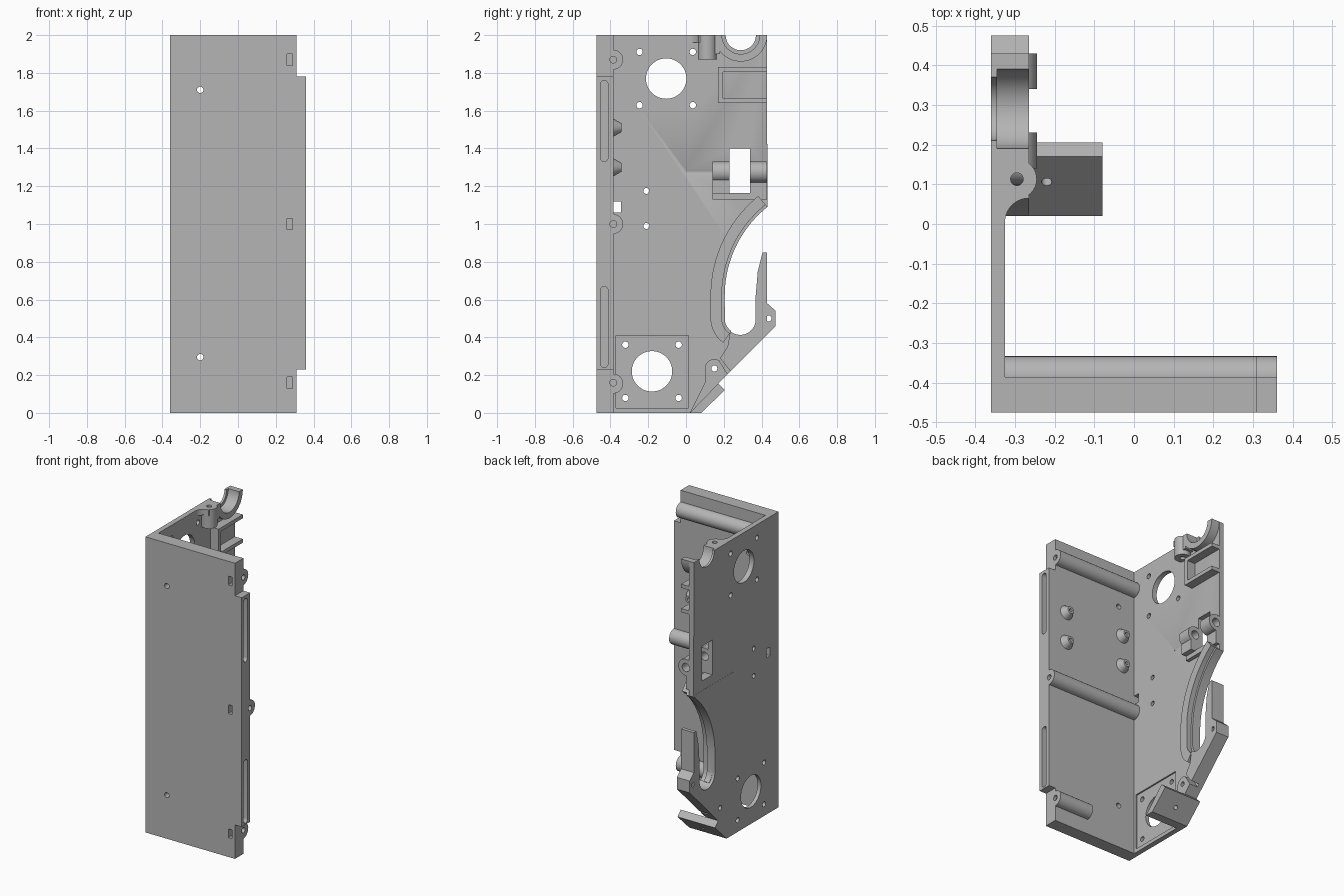
import bpy, bmesh, math
from mathutils import Vector, Matrix

old = bpy.data.objects.get("Cube")
if old:
    bpy.data.objects.remove(old, do_unlink=True)

grey = bpy.data.materials.new("plain grey")
grey.use_nodes = True
GREY = (0.46, 0.46, 0.46, 1)
grey.diffuse_color = GREY
for n in grey.node_tree.nodes:
    if n.type == 'BSDF_PRINCIPLED':
        n.inputs["Base Color"].default_value = GREY


def prism(name, pts, axis, lo, hi):
    """Extrude a 2D outline along an axis; points use the two other axes in order."""
    def place(p, d):
        v = list(p)
        v.insert("xyz".index(axis), d)
        return v
    bm = bmesh.new()
    face = bm.faces.new([bm.verts.new(place(p, lo)) for p in pts])
    ext = bmesh.ops.extrude_face_region(bm, geom=[face])
    moved = [g for g in ext["geom"] if isinstance(g, bmesh.types.BMVert)]
    bmesh.ops.translate(bm, verts=moved, vec=Vector(place((0, 0), hi - lo)))
    bmesh.ops.recalc_face_normals(bm, faces=bm.faces)
    mesh = bpy.data.meshes.new(name)
    bm.to_mesh(mesh)
    bm.free()
    mesh.materials.append(grey)
    ob = bpy.data.objects.new(name, mesh)
    bpy.context.collection.objects.link(ob)
    return ob


def arc(c, r, a, b, n=24):
    return [(c[0] + r * math.cos(math.radians(a + (b - a) * i / n)),
             c[1] + r * math.sin(math.radians(a + (b - a) * i / n))) for i in range(n + 1)]


def rect(a0, b0, a1, b1):
    return [(a0, b0), (a1, b0), (a1, b1), (a0, b1)]


def rod(name, c, r, axis, lo, hi, n=32):
    return prism(name, arc(c, r, 0, 360, n)[:-1], axis, lo, hi)


def cut(targets, cutters):
    for t in targets:
        bpy.context.view_layer.objects.active = t
        for c in cutters:
            m = t.modifiers.new("cut", 'BOOLEAN')
            m.operation, m.solver, m.object = 'DIFFERENCE', 'EXACT', c
            bpy.ops.object.modifier_apply(modifier=m.name)
    for c in cutters:
        bpy.data.objects.remove(c, do_unlink=True)


parts = []
OUT, INN, TOP = -0.36, -0.325, -0.265   # side wall: outer face, inner face, rib height
ROOT = -0.34
FRONT, BACK = -0.475, -0.385            # front wall faces

# Front wall with a wider middle edge
front = prism("front_wall", [(OUT, 0), (0.31, 0), (0.31, 0.23), (0.36, 0.23), (0.36, 1.78),
                             (0.31, 1.78), (0.31, 2), (OUT, 2)], 'y', FRONT, BACK)
screw_tubes = [rod("screw_tube", (BACK, z), 0.052, 'x', a, b)
               for z, a, b in ((1.87, ROOT, 0.31), (1.0, ROOT, 0.36), (0.155, 0.05, 0.31))]
cutters = [rod("c", (-0.2, z), 0.017, 'y', -0.6, -0.2) for z in (1.71, 0.295)]
for z in (1.87, 1.0, 0.16):
    cutters.append(prism("c", rect(0.26, z - 0.03, 0.288, z + 0.03), 'y', -0.6, BACK + 0.02))
    cutters.append(rod("c", (BACK, z), 0.018, 'x', 0.15, 0.5, 20))
for z in (1.545, 0.455):   # long grooves in the wall edge
    cutters.append(prism("c", arc((-0.433, z + 0.195), 0.02, 0, 180, 10)
                         + arc((-0.433, z - 0.195), 0.02, 180, 360, 10), 'x', 0.32, 0.5))
cut([front] + screw_tubes, cutters)
parts += [front] + screw_tubes

# Tapered standoffs on the inside of the front wall
for x in (0.22, -0.23):
    for z in (1.51, 1.3):
        bpy.ops.mesh.primitive_cone_add(vertices=32, radius1=0.055, radius2=0.024, depth=0.055,
                                        location=(x, BACK + 0.015, z), rotation=(-math.pi / 2, 0, 0))
        peg = bpy.context.object
        peg.name = "standoff"
        peg.data.materials.append(grey)
        cut([peg], [rod("c", (x, z), 0.011, 'y', BACK + 0.005, 0, 16)])
        parts.append(peg)

# Side wall outline with the curved hook slot
R = 0.603
SC = (0.205 + R, 0.62)          # centre of the big slot curve
END = 180 - math.degrees(math.asin(0.47 / R))
slot = arc((0.287, 0.495), 0.082, 360, 180, 20) + arc(SC, R, 180, END, 24)
side = prism("side_wall", [(FRONT, 0), (0.08, 0), (0.205, 0.12), (0.17, 0.155), (0.475, 0.46),
                           (0.475, 0.54), (0.43, 0.58), (0.43, 0.85), (0.405, 0.85),
                           (0.38, 0.75)] + slot + [(0.43, 2), (FRONT, 2)], 'x', OUT, INN)


def band(name, r0, r1, height):
    """Raised band that follows the slot's long curve."""
    a = [(SC[0] - r0, 0.5)] + arc(SC, r0, 180, END)
    b = [(SC[0] - r1, 0.47)] + arc(SC, r1, 180, END)
    low_a = arc((0.287, 0.5), 0.287 - SC[0] + r0, 235, 185, 8)
    low_b = arc((0.287, 0.5), 0.287 - SC[0] + r1, 235, 185, 8)
    return prism(name, low_a + a[1:] + (low_b + b[1:])[::-1], 'x', ROOT, height)


ribs = [
    band("slot_rail", R + 0.015, R + 0.075, TOP),
    band("slot_lip", R, R + 0.015, -0.3),
    # wall on the open side of the slot and the diagonal edge bar
    prism("slot_end_wall", [(0.369, 0.47), (0.43, 0.47), (0.43, 0.85), (0.405, 0.85),
                            (0.38, 0.75), (0.369, 0.62)], 'x', OUT, TOP),
    prism("diagonal_bar", [(0.18, 0.29), (0.235, 0.22), (0.475, 0.46), (0.475, 0.54), (0.43, 0.58),
                           (0.369, 0.5)] + arc((0.287, 0.495), 0.082, 0, -130, 12) + [(0.22, 0.35)],
          'x', OUT, TOP),
    prism("lower_arm", [(0.02, 0), (0.1, 0.16), (0.1, 0.21)] + arc((0.15, 0.235), 0.05, 190, 60, 10)
          + [(0.22, 0.205), (0.17, 0.155)], 'x', ROOT, TOP),
    # open bracket of three ribs
    prism("bracket", [(0.43, 1.64), (0.17, 1.64), (0.17, 1.83), (0.43, 1.83), (0.43, 1.805),
                      (0.195, 1.805), (0.195, 1.665), (0.43, 1.665)], 'x', ROOT, TOP),
    # half ring seat at the top
    prism("ring_seat", arc((0.29, 2), 0.14, 180, 360) + arc((0.29, 2), 0.1, 360, 180),
          'x', ROOT, TOP),
    # vertical screw boss with its fillet
    rod("screw_boss", (-0.295, 0.113), 0.05, 'z', 1.87, 2),
    prism("boss_web", [(ROOT, 0)] + arc((-0.265, 0.005), 0.06, 180, 90, 10)
          + [(-0.265, 0.16), (ROOT, 0.16)], 'z', 1.96, 2),
    prism("boss_bridge", rect(0.1, 1.9, 0.18, 2), 'x', ROOT, TOP),
    # horizontal rod holder
    rod("rod_holder", (-0.3, 1.275), 0.056, 'y', 0.14, 0.43),
    prism("rod_holder_base", rect(0.14, 1.13, 0.43, 1.3), 'x', ROOT, -0.3),
    prism("rod_holder_cheek", rect(0.14, 1.16, 0.23, 1.28), 'x', ROOT, TOP),
]

# Keep the rod holder inside the side wall's outer face
cutters = [prism("c", rect(0, 1.1, 0.5, 1.5), 'x', -0.5, OUT + 0.001),
           prism("c", rect(0.23, 1.165, 0.34, 1.4), 'x', -0.5, 0),
           rod("c", (-0.3, 1.275), 0.028, 'y', 0, 0.6)]
cut([side] + ribs[-3:], cutters)

# Screw hole in the vertical boss
cut([side] + ribs[7:10], [rod("c", (-0.295, 0.113), 0.016, 'z', 1.8, 2.1, 20)])

# Openings and screw holes in the side wall
holes = [rod("c", (0.29, 2), 0.08, 'x', -0.5, 0, 48), rod("c", (0.29, 2), 0.1, 'x', -0.345, 0, 48),
         prism("c", rect(-0.385, 1.06, -0.345, 1.12), 'x', -0.5, -0.3),
         prism("c", rect(-0.37, 0.025, 0.012, 0.41), 'x', INN - 0.01, -0.3)]
for y, z in ((-0.105, 1.77), (-0.18, 0.22)):      # motor mounts
    holes.append(rod("c", (y, z), 0.107, 'x', -0.5, -0.2, 48))
    holes += [rod("c", (y + i, z + j), 0.017, 'x', -0.5, -0.2, 20)
              for i in (-0.141, 0.141) for j in (-0.141, 0.141)]
holes += [rod("c", (-0.21, z), 0.016, 'x', -0.5, -0.2, 20) for z in (1.175, 0.99)]
cut([side], holes)
cut([side] + ribs[3:5], [rod("c", c, 0.016, 'x', -0.5, 0, 20) for c in ((0.437, 0.5), (0.15, 0.235))])
parts += [side] + ribs

# Slanted foot plate with a screw hole
foot = prism("foot_plate", [(0.02, 0), (0.08, 0), (0.205, 0.12), (0.17, 0.155)], 'x', OUT, -0.08)
drill = rod("c", (0, 0), 0.013, 'z', -0.2, 0.2, 20)
drill.matrix_world = Matrix.Translation((-0.22, 0.115, 0.08)) @ Matrix.Rotation(math.pi / 4, 4, 'X')
bpy.context.view_layer.update()
cut([foot], [drill])
parts.append(foot)

# Smooth curved faces, keep edges crisp
bpy.ops.object.select_all(action='DESELECT')
for p in parts:
    p.select_set(True)
bpy.context.view_layer.objects.active = parts[0]
bpy.ops.object.shade_smooth_by_angle(angle=math.radians(30))
